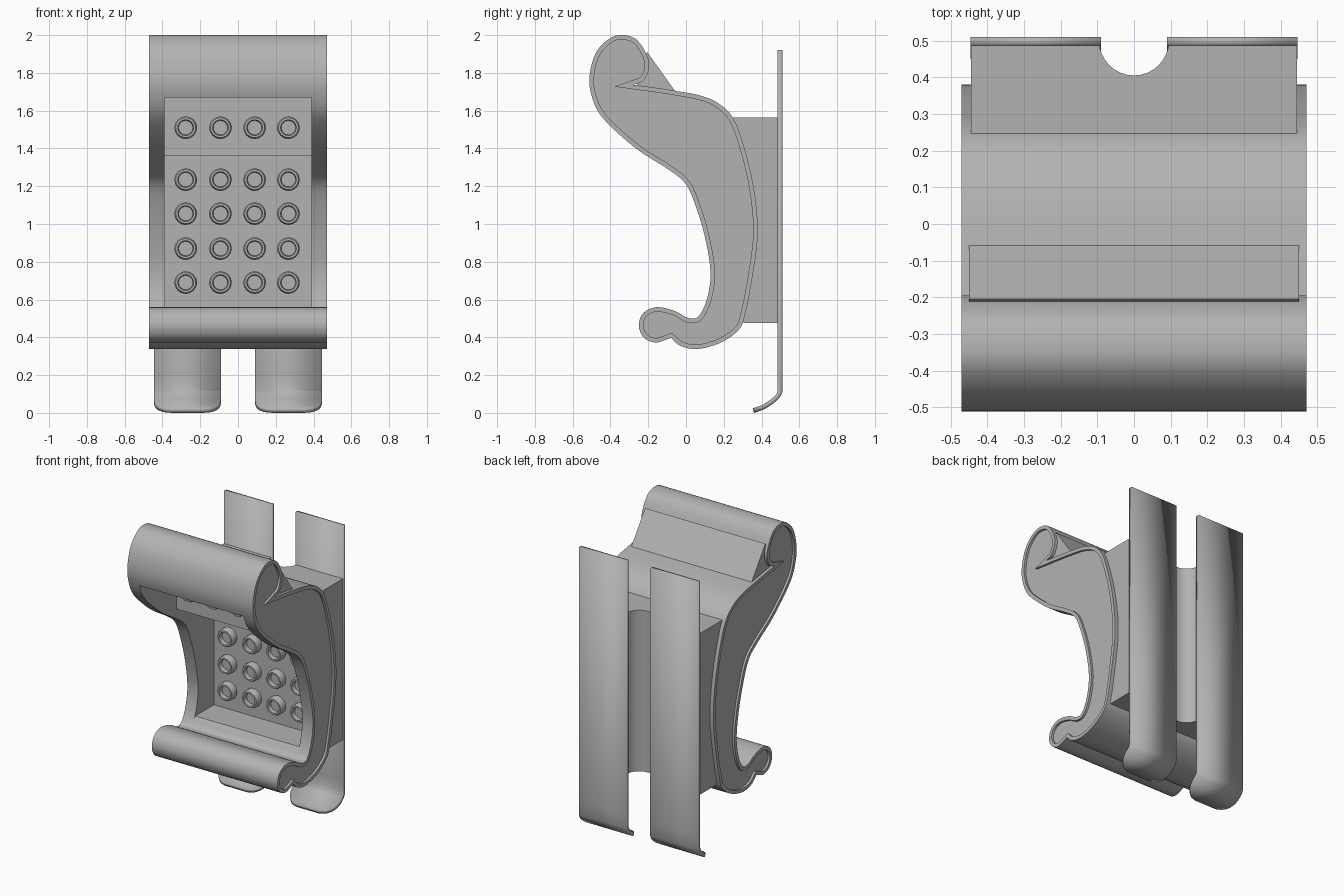
import bpy, bmesh, math
from mathutils import Vector

if "Cube" in bpy.data.objects:
    bpy.data.objects.remove(bpy.data.objects["Cube"], do_unlink=True)

grey = bpy.data.materials.new("plain_grey")
grey.use_nodes = True
grey.diffuse_color = (0.45, 0.45, 0.45, 1)
grey.node_tree.nodes["Principled BSDF"].inputs["Base Color"].default_value = (0.45, 0.45, 0.45, 1)


def finish(name, bm, fix_normals=True, smooth=True):
    if fix_normals:
        bmesh.ops.recalc_face_normals(bm, faces=bm.faces)
    mesh = bpy.data.meshes.new(name)
    bm.to_mesh(mesh)
    bm.free()
    mesh.materials.append(grey)
    obj = bpy.data.objects.new(name, mesh)
    bpy.context.collection.objects.link(obj)
    if smooth:
        bpy.ops.object.select_all(action='DESELECT')
        obj.select_set(True)
        bpy.context.view_layer.objects.active = obj
        bpy.ops.object.shade_smooth_by_angle(angle=math.radians(35))
    return obj


def bridge(bm, a, b):
    n = len(a)
    for i in range(n):
        j = (i + 1) % n
        bm.faces.new((a[i], a[j], b[j], b[i]))


def prism(name, rings, caps=True):
    """Bridge a list of matching closed rings, optionally capping the ends."""
    bm = bmesh.new()
    loops = [[bm.verts.new(p) for p in ring] for ring in rings]
    for a, b in zip(loops, loops[1:]):
        bridge(bm, a, b)
    if caps:
        bm.faces.new(loops[0])
        bm.faces.new(loops[-1])
    return finish(name, bm)


def spline(pts, steps=4):
    """Smooth curve through the points, without the last one."""
    p = [Vector(q) for q in pts]
    p = [2 * p[0] - p[1]] + p + [2 * p[-1] - p[-2]]
    out = []
    for a, b, c, d in zip(p, p[1:], p[2:], p[3:]):
        for s in range(steps):
            t = s / steps
            out.append(0.5 * (2 * b + (c - a) * t + (2 * a - 5 * b + 4 * c - d) * t**2
                              + (3 * b - a - 3 * c + d) * t**3))
    return out


def inset(loop, width, limit):
    """Offset a closed anticlockwise outline inwards with limited mitres."""
    out = []
    for i, p in enumerate(loop):
        d1 = (p - loop[i - 1]).normalized()
        d2 = (loop[(i + 1) % len(loop)] - p).normalized()
        n1, n2 = Vector((-d1.y, d1.x)), Vector((-d2.y, d2.x))
        m = (n1 + n2).normalized()
        out.append(p + m * min(width / max(m.dot(n1), 0.01), limit))
    return out


def at_x(loop, x):
    return [(x, p[0], p[1]) for p in loop]


# Scrolled side outline as (y, z): front run, then back run
upper_notch, lower_notch = (-.28, 1.737), (-.08, .397)
front_run = spline([
    upper_notch, (-.225, 1.76), (-.195, 1.83), (-.21, 1.9), (-.26, 1.975), (-.33, 2),
    (-.4, 1.985), (-.475, 1.91), (-.51, 1.79), (-.5, 1.68), (-.44, 1.56), (-.265, 1.4),
    (-.095, 1.29), (0, 1.21), (.06, 1.07), (.106, .905), (.13, .735), (.11, .6),
    (.065, .51), (.01, .503), (-.06, .54), (-.155, .56), (-.225, .53), (-.25, .465),
    (-.225, .4), (-.16, .372), lower_notch])
back_run = spline([
    lower_notch, (-.03, .355), (.06, .338), (.18, .37), (.275, .435), (.31, .51),
    (.35, .71), (.38, .95), (.36, 1.185), (.31, 1.4), (.25, 1.56), (.17, 1.64),
    (.075, 1.68), (-.055, 1.705), (-.2, 1.727), upper_notch])
outline = front_run + back_run

# Side cheeks with a raised rim around a sunken panel
panel = inset(outline, .024, .1)
for side, s in (("left", 1), ("right", -1)):
    prism(side + "_cheek", [at_x(outline, .39 * s), at_x(outline, .47 * s),
                            at_x(panel, .47 * s), at_x(panel, .455 * s)])

# Centre body: same outline with a stepped recess in the front
steps = [Vector(p) for p in ((-.497, 1.67), (-.1, 1.67), (-.1, 1.36),
                             (.3, 1.36), (.3, .56), (.1, .56))]
core = ([p for p in front_run if p.y > 1.672] + steps
        + [p for p in front_run if p.y < .563] + back_run)
prism("centre_body", [at_x(core, -.39), at_x(core, .39)], caps=False)

# Slanted filler behind the upper scroll
filler = [(-.205, 1.91), (-.055, 1.7), (-.25, 1.72), (-.28, 1.8)]
prism("scroll_filler", [at_x(filler, -.45), at_x(filler, .45)])

# Rear block with a half-round channel
arc = [(.095 * math.cos(a), .5 - .095 * math.sin(a))
       for a in (math.pi * (i / 16) for i in range(17))]
arc = [(x, min(y, .487)) for x, y in arc]
block = [(-.445, .305), (.445, .305), (.445, .487)] + arc + [(-.445, .487)]
prism("rear_block", [[(x, y, z) for x, y in block] for z in (.475, 1.565)])
block_top = [(.2, 1.38), (.35, 1.38), (.35, 1.565), (.2, 1.565)]
prism("rear_block_top", [at_x(block_top, -.445), at_x(block_top, .445)])

# Rear straps with a curled, rounded lower end
curl = spline([(.51, .11), (.495, .08), (.455, .045), (.41, .018), (.36, 0)], 5)
path = [Vector((.51, 1.92)), Vector((.51, .2))] + curl + [Vector((.36, 0))]
for side, s in (("left", 1), ("right", -1)):
    bm = bmesh.new()
    rows, left = [], 0
    for i in reversed(range(len(path))):
        if i < len(path) - 1:
            left += (path[i + 1] - path[i]).length
        k = max(0, 1 - left / .13)
        half = .178 - .095 * (1 - math.sqrt(1 - k * k))
        rows.insert(0, [bm.verts.new((.2675 * s + h, path[i].x, path[i].y))
                        for h in (-half, half)])
    for a, b in zip(rows, rows[1:]):
        bm.faces.new((a[0], a[1], b[1], b[0]))
    strap = finish(side + "_strap", bm, fix_normals=False)
    mod = strap.modifiers.new("thickness", 'SOLIDIFY')
    mod.thickness, mod.offset = .025, -1

# Ring-shaped buttons on the recessed panels
ring = [(.06, 0), (.06, .035), (.053, .048), (.042, .048), (.038, .02)]
rows = [(.3, z) for z in (.69, .87, 1.055, 1.235)] + [(-.1, 1.51)]
for r, (y, z) in enumerate(rows):
    for c, x in enumerate((-.277, -.093, .088, .267)):
        prism(f"button_{r + 1}_{c + 1}",
              [[(x + rad * math.cos(a), y - h, z + rad * math.sin(a))
                for a in (math.tau * i / 16 for i in range(16))] for rad, h in ring])
